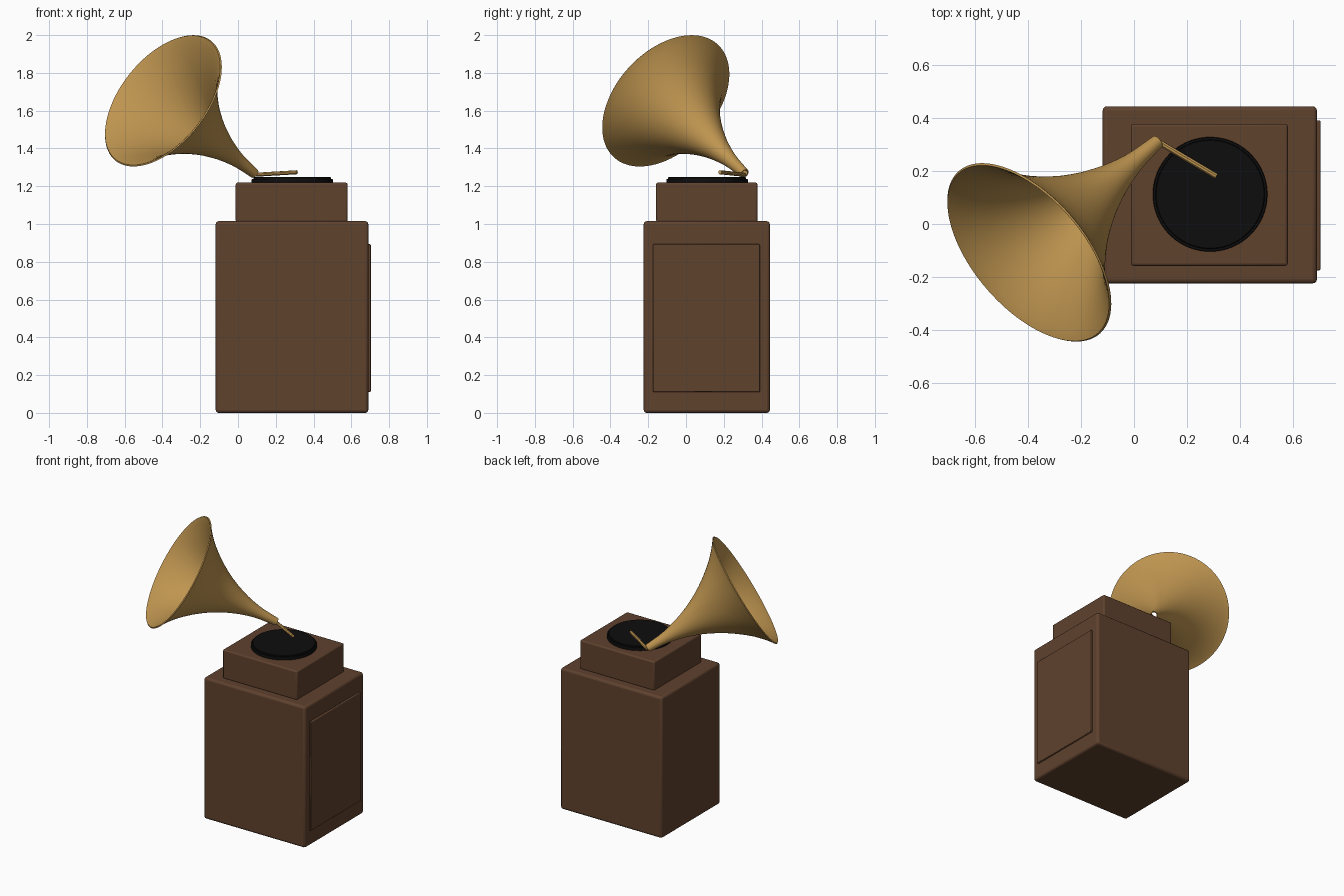
import bpy, bmesh, math
from mathutils import Vector, Matrix

if "Cube" in bpy.data.objects:
    bpy.data.objects.remove(bpy.data.objects["Cube"])


def material(name, rgb):
    m = bpy.data.materials.new(name)
    m.diffuse_color = (*rgb, 1)
    m.use_nodes = True
    m.node_tree.nodes["Principled BSDF"].inputs["Base Color"].default_value = m.diffuse_color
    return m


WOOD = material("brown wood", (0.115, 0.054, 0.027))
BRASS = material("brass", (0.52, 0.30, 0.08))
BLACK = material("black vinyl", (0.004, 0.004, 0.004))


def finish(name, bm, mat, bevel=0, angle=35):
    bmesh.ops.recalc_face_normals(bm, faces=bm.faces)
    me = bpy.data.meshes.new(name)
    bm.to_mesh(me)
    bm.free()
    me.materials.append(mat)
    ob = bpy.data.objects.new(name, me)
    bpy.context.collection.objects.link(ob)
    if bevel:
        mod = ob.modifiers.new("rounded edges", "BEVEL")
        mod.width, mod.segments = bevel, 3
    bpy.ops.object.select_all(action="DESELECT")
    ob.select_set(True)
    bpy.context.view_layer.objects.active = ob
    bpy.ops.object.shade_smooth_by_angle(angle=math.radians(angle))
    return ob


def box(name, lo, hi, mat, bevel):
    bm = bmesh.new()
    bmesh.ops.create_cube(bm, size=1)
    lo, hi = Vector(lo), Vector(hi)
    for v in bm.verts:
        v.co = (lo + hi) / 2 + v.co * (hi - lo)
    return finish(name, bm, mat, bevel)


def lathe(name, profile, origin, axis, mat, sides=96, closed=False):
    """Revolve (radius, distance) points around an axis."""
    bm = bmesh.new()
    rot = Vector((0, 0, 1)).rotation_difference(Vector(axis)).to_matrix().to_4x4()
    mtx = Matrix.Translation(origin) @ rot
    rings = [[bm.verts.new(mtx @ Vector((r * math.cos(a), r * math.sin(a), t)))
              for a in (2 * math.pi * i / sides for i in range(sides))]
             for r, t in profile]
    pairs = list(zip(rings, rings[1:]))
    if closed:
        pairs.append((rings[-1], rings[0]))
    else:
        bm.faces.new(rings[0])
        bm.faces.new(rings[-1])
    for a, b in pairs:
        for i in range(sides):
            j = (i + 1) % sides
            bm.faces.new((a[i], a[j], b[j], b[i]))
    return finish(name, bm, mat)


# Cabinet, side door panel and upper case
box("cabinet", (-0.118, -0.224, 0), (0.69, 0.444, 1.015), WOOD, 0.016)
box("side_panel", (0.68, -0.175, 0.111), (0.703, 0.391, 0.893), WOOD, 0.005)
box("upper_case", (-0.012, -0.158, 1.01), (0.58, 0.378, 1.219), WOOD, 0.01)

# Platter and record
centre = (0.287, 0.112, 0)
up = (0, 0, 1)
lathe("platter", [(0.214, 1.215), (0.216, 1.222), (0.216, 1.234), (0.214, 1.237)],
      centre, up, BLACK)
lathe("record", [(0.206, 1.236), (0.206, 1.245), (0.203, 1.248)], centre, up, BLACK)

# Flared horn: outer wall followed by the inner wall
axis = Vector((-0.648, -0.56, 0.517)).normalized()
mouth = Vector((-0.395, -0.107, 1.652))
length = 0.745
outer = [(0.026, 0), (0.034, 0.1), (0.041, 0.15), (0.052, 0.2), (0.065, 0.25),
         (0.082, 0.3), (0.101, 0.35), (0.124, 0.4), (0.15, 0.45), (0.18, 0.5),
         (0.214, 0.55), (0.252, 0.6), (0.295, 0.65), (0.342, 0.695),
         (0.375, 0.723), (0.395, 0.738), (0.406, 0.745)]
inner = [(r - 0.006, t + 0.006 * r / 0.406) for r, t in reversed(outer)]
lathe("horn", outer + inner, mouth - axis * length, axis, BRASS, closed=True)

# Tone arm reaching from the horn's neck to the record
start, end = Vector((0.095, 0.308, 1.261)), Vector((0.311, 0.18, 1.274))
arm = end - start
lathe("tone_arm", [(0.011, 0), (0.011, arm.length)], start, arm.normalized(), BRASS, sides=8)
